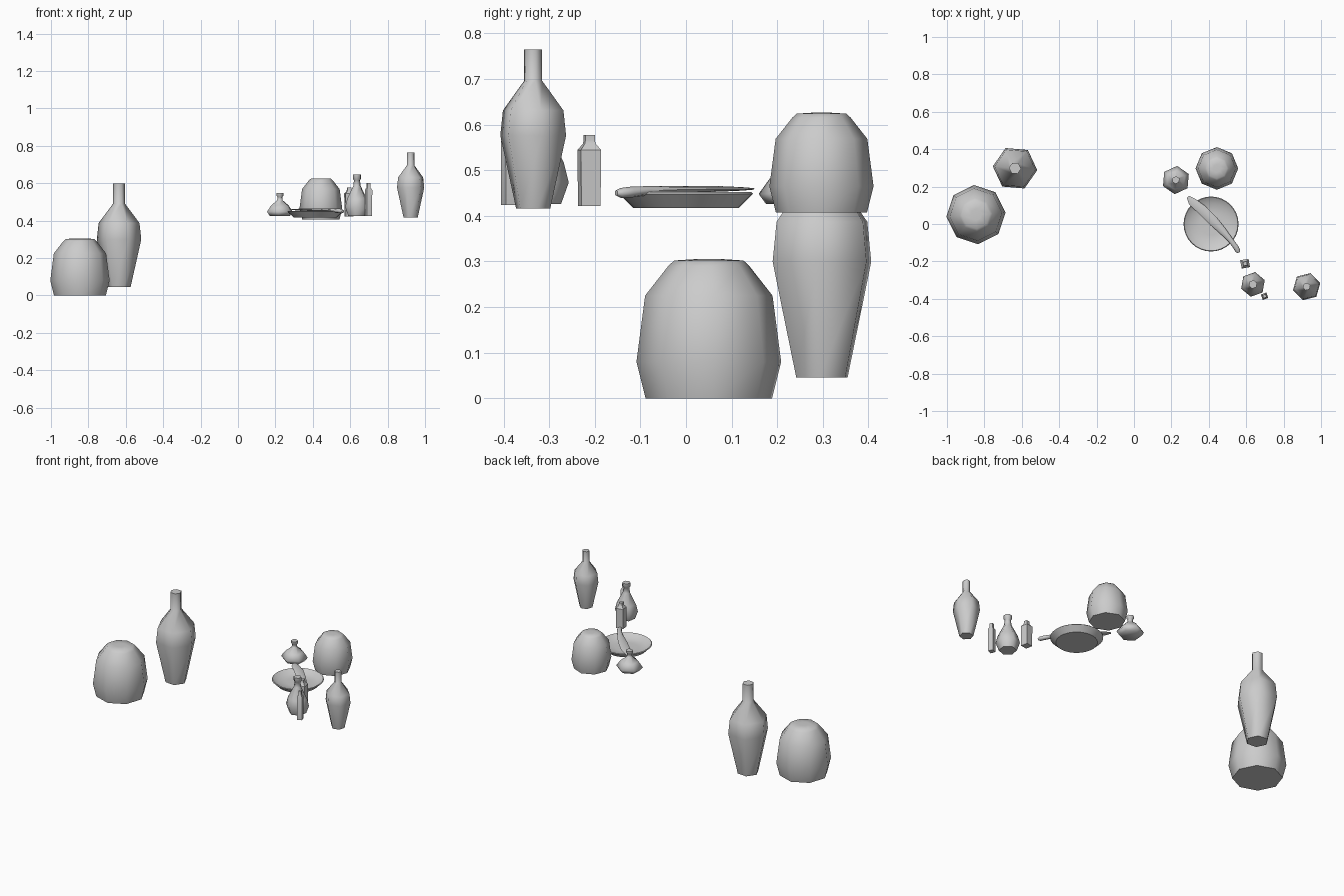
import bpy, bmesh
from math import cos, sin, pi, radians
from mathutils import Vector

if "Cube" in bpy.data.objects:
    bpy.data.objects.remove(bpy.data.objects["Cube"])


def finish(name, bm, angle):
    bmesh.ops.recalc_face_normals(bm, faces=bm.faces)
    mesh = bpy.data.meshes.new(name)
    bm.to_mesh(mesh)
    bm.free()
    ob = bpy.data.objects.new(name, mesh)
    bpy.context.collection.objects.link(ob)
    bpy.ops.object.select_all(action='DESELECT')
    ob.select_set(True)
    bpy.context.view_layer.objects.active = ob
    bpy.ops.object.shade_smooth_by_angle(angle=radians(angle))
    return ob


def skin(bm, rings):
    for a, b in zip(rings, rings[1:]):
        n = len(a)
        for i in range(n):
            bm.faces.new((a[i], a[(i + 1) % n], b[(i + 1) % n], b[i]))
    bm.faces.new(rings[0])
    bm.faces.new(rings[-1])


def lathe(name, profile, sides, loc, turn=0, scale=1, angle=65):
    """Closed turned vessel from (radius, height) points."""
    bm = bmesh.new()
    rings = []
    for r, z in profile:
        rings.append([bm.verts.new((loc[0] + scale * r * cos(radians(turn) + 2 * pi * i / sides),
                                    loc[1] + scale * r * sin(radians(turn) + 2 * pi * i / sides),
                                    loc[2] + scale * z)) for i in range(sides)])
    skin(bm, rings)
    return finish(name, bm, angle)


# Wide jars
jar = [(.139, 0), (.159, .08), (.14, .225), (.089, .29), (.076, .302), (.03, .305)]
lathe("large_jar", jar, 8, (-.845, .05, 0), 4)
lathe("small_jar", jar, 8, (.443, .297, .407), 0, .718)

# Tall shouldered bottles
bottle = [(.039, 0), (.075, .16), (.069, .215), (.0205, .28), (.0205, .348)]
lathe("large_bottle", bottle, 6, (-.636, .298, .045), -5, 1.59)
lathe("small_bottle", bottle, 6, (.923, -.335, .416), 14)

# Squat flask
flask = [(.06, 0), (.076, .022), (.052, .055), (.016, .083), (.014, .1), (.021, .108), (.021, .122)]
lathe("squat_flask", flask, 6, (.224, .235, .426), 25)

# Pear-shaped flask
pear = [(.05, 0), (.067, .047), (.056, .09), (.021, .16), (.017, .19), (.023, .197), (.023, .22)]
lathe("pear_flask", pear, 6, (.636, -.323, .426), 20)

# Square vials
vial = [(.03, 0), (.032, .123), (.017, .137), (.015, .145), (.015, .156)]
lathe("wide_vial", vial, 4, (.594, -.212, .421), 55, angle=35)
slim = [(.021, 0), (.022, .14), (.012, .152), (.012, .176)]
lathe("slim_vial", slim, 4, (.698, -.386, .424), 65, angle=35)

# Shallow dish
dish = [(.06, .417), (.115, .417), (.147, .448), (.143, .452), (.112, .431), (.06, .428)]
lathe("dish", dish, 32, (.412, 0, 0), angle=35)

# Curved knife lying on the dish: x, y, half width, z centre, half thickness
stations = [(.288, .145, .008, .459, .002), (.31, .12, .022, .459, .004),
            (.365, .075, .027, .459, .006), (.425, .015, .026, .458, .007),
            (.475, -.038, .02, .457, .008), (.515, -.085, .014, .455, .01),
            (.542, -.12, .014, .452, .012), (.555, -.143, .014, .45, .011),
            (.56, -.153, .007, .45, .006)]
bm = bmesh.new()
rings = []
for k, (x, y, w, z, t) in enumerate(stations):
    a, b = stations[max(k - 1, 0)], stations[min(k + 1, len(stations) - 1)]
    d = Vector((b[0] - a[0], b[1] - a[1])).normalized()
    rings.append([bm.verts.new((x - d.y * w * cos(i * pi / 4), y + d.x * w * cos(i * pi / 4),
                                z + t * sin(i * pi / 4))) for i in range(8)])
skin(bm, rings)
finish("knife", bm, 60)
